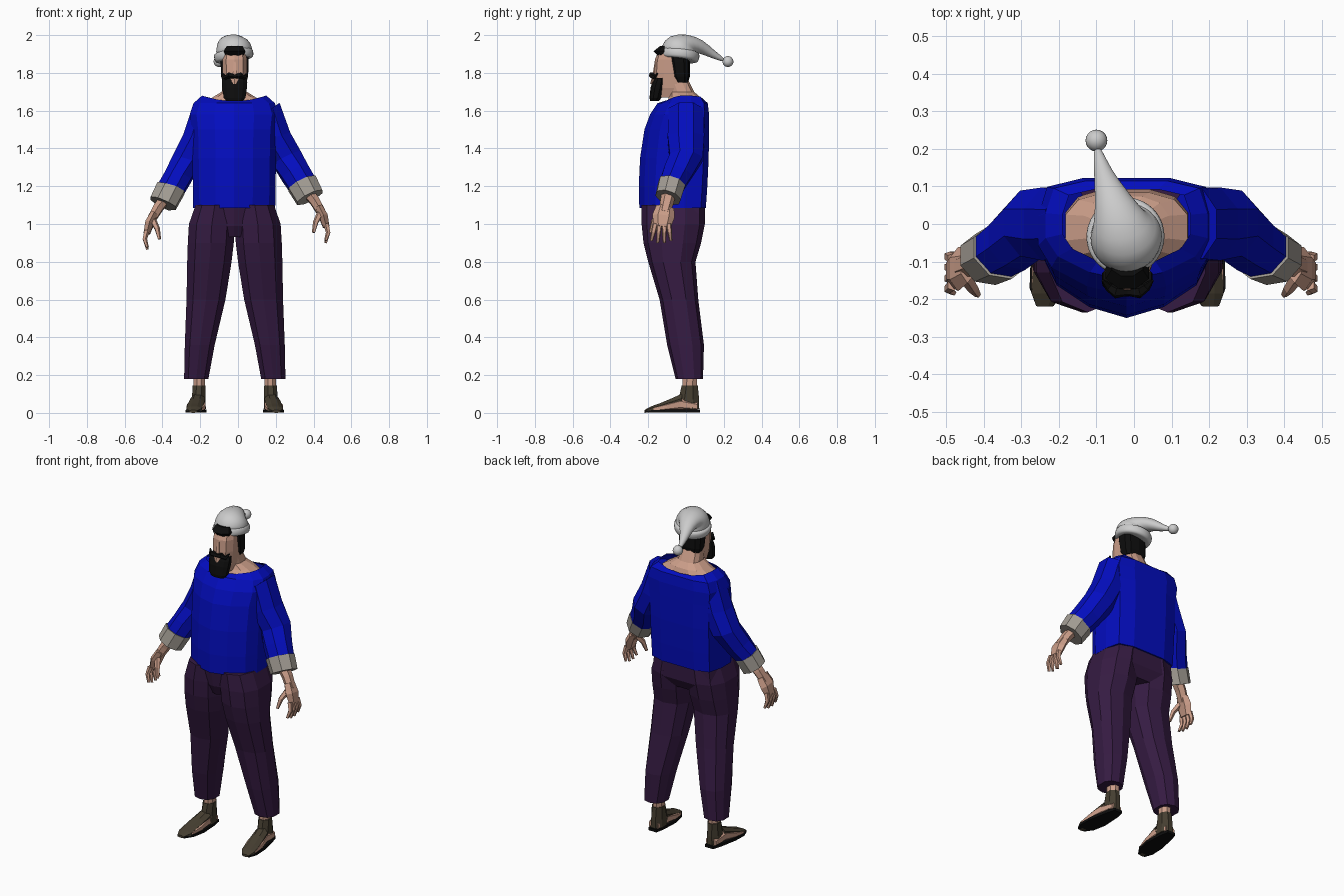
import bpy, bmesh, math
from mathutils import Vector as V

X, Z = V((1, 0, 0)), V((0, 0, 1))


def mat(name, r, g, b):
    m = bpy.data.materials.new(name)
    m.diffuse_color = (r, g, b, 1)
    return m


BLUE = mat("blue_cloth", .001, .004, .52)
PLUM = mat("plum_cloth", .036, .011, .055)
SKIN = mat("skin", .6, .34, .25)
CUFF = mat("cuff_cloth", .37, .34, .30)
SHOE = mat("leather", .06, .048, .03)
DARK = mat("hair_black", .004, .004, .004)


def poly(n, p=1.0, turn=0.5):
    """Rounded n-sided unit section; p below 1 squares it off."""
    out = []
    for i in range(n):
        a = 2 * math.pi * (i + turn) / n
        c, s = math.cos(a), math.sin(a)
        out.append((math.copysign(abs(c) ** p, c), math.copysign(abs(s) ** p, s)))
    return out


def loft(name, rings, m=None, sec=None, ref=X, put=lambda p: p, top=True):
    """Skin a row of (centre, half width, half depth, direction) rings."""
    sec = sec or poly(8)
    bm = bmesh.new()
    rows = []
    for c, ru, rv, d in rings:
        d = V(d).normalized()
        u = (ref - ref.dot(d) * d).normalized()
        v = d.cross(u)
        rows.append([bm.verts.new(put(V(c) + u * ru * a + v * rv * b)) for a, b in sec])
    n = len(sec)
    for r0, r1 in zip(rows, rows[1:]):
        for i in range(n):
            j = (i + 1) % n
            bm.faces.new((r0[i], r0[j], r1[j], r1[i]))
    bm.faces.new(rows[0])
    if top:
        bm.faces.new(rows[-1])
    bmesh.ops.recalc_face_normals(bm, faces=bm.faces)
    me = bpy.data.meshes.new(name)
    bm.to_mesh(me)
    bm.free()
    ob = bpy.data.objects.new(name, me)
    bpy.context.collection.objects.link(ob)
    if m:
        me.materials.append(m)
    return ob


def flat(z, x0, x1, y0, y1):
    """Horizontal ring given by its extents."""
    return ((x0 + x1) / 2, (y0 + y1) / 2, z), (x1 - x0) / 2, (y1 - y0) / 2, Z


def tube(name, pts, radii, m, ref=X, put=lambda p: p, n=5, squash=1):
    """Tapered limb through points."""
    pts = [V(p) for p in pts]
    k = len(pts) - 1
    rings = [(p, r, r * squash, pts[min(i + 1, k)] - pts[max(i - 1, 0)])
             for i, (p, r) in enumerate(zip(pts, radii))]
    return loft(name, rings, m, poly(n), ref, put)


def mid(rows, cx=-.02):
    return [flat(z, cx - w, cx + w, f, b) for z, w, f, b in rows]


# shirt: flat back, keel-shaped front
half = [(0, -1), (.45, -.84), (.85, -.52), (1, -.15), (1, .35), (.9, .85), (.5, 1)]
body = half + [(0, 1)] + [(-a, b) for a, b in half[:0:-1]]
shirt = loft("shirt", mid([
    (1.085, .217, -.247, .105), (1.2, .219, -.25, .113), (1.35, .221, -.243, .12),
    (1.5, .225, -.22, .122), (1.58, .235, -.19, .122), (1.64, .215, -.15, .115),
    (1.68, .17, -.115, .092)]), BLUE, body, top=False)
for v in shirt.data.vertices:
    if v.co.z > 1.66:
        v.co.z -= .03 * (1 - ((v.co.x + .02) / .17) ** 2)

# neck and upper chest
loft("neck", mid([
    (1.56, .168, -.10, .095), (1.642, .166, -.105, .086), (1.672, .115, -.092, .075),
    (1.70, .068, -.088, .045), (1.77, .06, -.11, .01)]), SKIN, poly(12, .75))

# trousers
loft("trouser_seat", mid([
    (.93, .10, -.19, .06), (.99, .22, -.215, .095), (1.11, .205, -.235, .097)]), PLUM, body)
leg = [(1.10, 0, .212, -.235, .10), (1.0, -.005, .248, -.235, .10), (.9, .0, .254, -.225, .08),
       (.8, .012, .257, -.20, .05), (.6, .045, .26, -.14, .065), (.36, .103, .268, -.10, .095),
       (.18, .137, .271, -.055, .09)]

for side, s in (("left", 1), ("right", -1)):
    def low(p):
        return V((-.017 + s * p.x, p.y, p.z))

    def arm(p):
        t = min(max((p.x - .2) / .17, 0), 1)
        return V((-.008 + s * p.x, p.y, p.z - (.035 * t if s < 0 else 0)))

    loft(side + "_trouser_leg", [flat(*r) for r in leg], PLUM, poly(10, .85), put=low)

    # ankle, foot and shoe
    loft(side + "_ankle", [flat(.04, .155, .222, -.03, .068), flat(.13, .157, .22, -.022, .06),
                           flat(.28, .15, .225, -.02, .065)], SKIN, put=low)
    loft(side + "_shoe_collar", [flat(.02, .15, .235, -.05, .075), flat(.07, .152, .23, -.045, .074),
                                 flat(.145, .152, .226, -.026, .066)], SHOE, put=low)
    f = V((0, -1, 0))
    loft(side + "_foot", [((.195, .06, .033), .036, .03, f), ((.197, -.03, .045), .044, .043, f),
                          ((.205, -.10, .032), .053, .03, f), ((.213, -.17, .02), .046, .017, f),
                          ((.218, -.21, .012), .022, .008, f)], SKIN, put=low)
    loft(side + "_shoe_strap", [((.195, -.02, .06), .042, .045, f), ((.203, -.08, .044), .045, .034, f),
                                ((.211, -.14, .028), .045, .024, f), ((.215, -.185, .018), .044, .018, f),
                                ((.22, -.22, .008), .022, .008, f)], SHOE, put=low)
    loft(side + "_shoe_sole", [((.193, .075, .009), .03, .009, f), ((.196, .02, .009), .045, .009, f),
                               ((.204, -.09, .009), .06, .009, f), ((.213, -.17, .008), .053, .008, f),
                               ((.22, -.218, .007), .026, .006, f)], DARK, poly(4, .3), put=low)

    # sleeve and turned-back cuff
    d = (.45, -.3, -.85)
    loft(side + "_sleeve", [
        ((.165, .0, 1.595), .085, .10, (.6, 0, -.8)), ((.205, .0, 1.46), .09, .105, (.3, 0, -.95)),
        ((.265, .0, 1.35), .088, .095, (.45, -.1, -.9)), ((.31, -.045, 1.27), .083, .083, d),
        ((.357, -.08, 1.195), .08, .07, d)], BLUE, put=arm)
    loft(side + "_cuff", [((.347, -.075, 1.215), .086, .076, d),
                          ((.388, -.095, 1.14), .08, .072, d)], CUFF, put=arm)

    # hand
    tube(side + "_wrist", [(.36, -.085, 1.19), (.415, -.10, 1.12), (.45, -.115, 1.06)],
         [.034, .03, .026], SKIN, put=arm, n=6, squash=1.2)
    tube(side + "_palm", [(.435, -.11, 1.09), (.46, -.12, 1.04), (.475, -.125, .985)],
         [.022, .027, .02], SKIN, put=arm, n=6, squash=2.2)
    for i, (y0, y1) in enumerate([(-.163, -.183), (-.14, -.15), (-.115, -.115), (-.092, -.08)]):
        dz = .012 if i in (0, 3) else 0
        tube(f"{side}_finger_{i + 1}", [(.475, y0, 1.0), (.486, (y0 + y1) / 2, .955), (.472, y1, .90 + dz)],
             [.015, .013, .008], SKIN, put=arm)
    tube(side + "_thumb", [(.445, -.135, 1.06), (.42, -.172, 1.01), (.408, -.188, .955)],
         [.019, .015, .009], SKIN, put=arm)

    # half of the moustache
    tube(side + "_moustache", [(-.002, -.18, 1.782), (.03, -.182, 1.788), (.05, -.168, 1.775),
                               (.066, -.15, 1.797)], [.011, .017, .012, .004], DARK, ref=Z, put=low)

# head, nose, hair and beard
loft("head", mid([(1.67, .045, -.15, -.03), (1.72, .06, -.165, 0), (1.80, .067, -.17, .008),
                  (1.87, .068, -.165, .01), (1.93, .06, -.14, 0)], -.018), SKIN, poly(10, .8))
loft("nose", mid([(1.785, .013, -.18, -.15), (1.80, .014, -.18, -.15),
                  (1.86, .008, -.168, -.15)], -.018), SKIN, poly(4))
loft("hair", mid([(1.75, .064, -.06, .012), (1.78, .074, -.08, .02), (1.86, .077, -.095, .02),
                  (1.93, .07, -.11, .01)], -.018), DARK, poly(10, .7))
loft("hair_fringe", mid([(1.888, .05, -.15, -.08), (1.915, .062, -.175, -.08),
                         (1.942, .045, -.14, -.08)], -.018), DARK, poly(8))
loft("beard", mid([(1.65, .045, -.19, -.145), (1.668, .06, -.193, -.13), (1.72, .068, -.188, -.115),
                   (1.75, .07, -.178, -.11), (1.772, .067, -.165, -.11)], -.018), DARK, poly(10, .85))
loft("lower_lip", mid([(1.742, .008, -.19, -.16), (1.772, .03, -.182, -.16)], -.018), SKIN, poly(6))

# drooping cap with folded band and bobble
cap = loft("cap", [
    ((-.02, -.04, 1.875), .10, .098, (-.12, .12, 1)), ((-.02, -.037, 1.925), .098, .098, (-.12, .2, 1)),
    ((-.025, -.02, 1.957), .088, .086, (-.12, .6, 1)), ((-.042, .025, 1.957), .066, .056, (-.25, 1, .35)),
    ((-.062, .08, 1.94), .044, .037, (-.35, 1, -.4)), ((-.082, .132, 1.903), .025, .023, (-.3, 1, -.75)),
    ((-.10, .21, 1.862), .009, .009, (-.25, 1, -.4))], None, poly(20))
e = V((-.16, .12, 1)).normalized()
c = V((-.019, -.036, 1.872))
band = loft("cap_band", [(c + e * h, r, r, e) for h, r in
            ((-.004, .086), (-.006, .101), (.02, .108), (.045, .104), (.047, .088))], None, poly(20))
bpy.ops.mesh.primitive_uv_sphere_add(segments=20, ring_count=12, radius=.029, location=(-.10, .222, 1.86))
bobble = bpy.context.object
bobble.name = "cap_bobble"
for ob in (cap, band, bobble):
    if ob is not bobble:
        ob.modifiers.new("smooth", 'SUBSURF').levels = 1
    for p in ob.data.polygons:
        p.use_smooth = True
